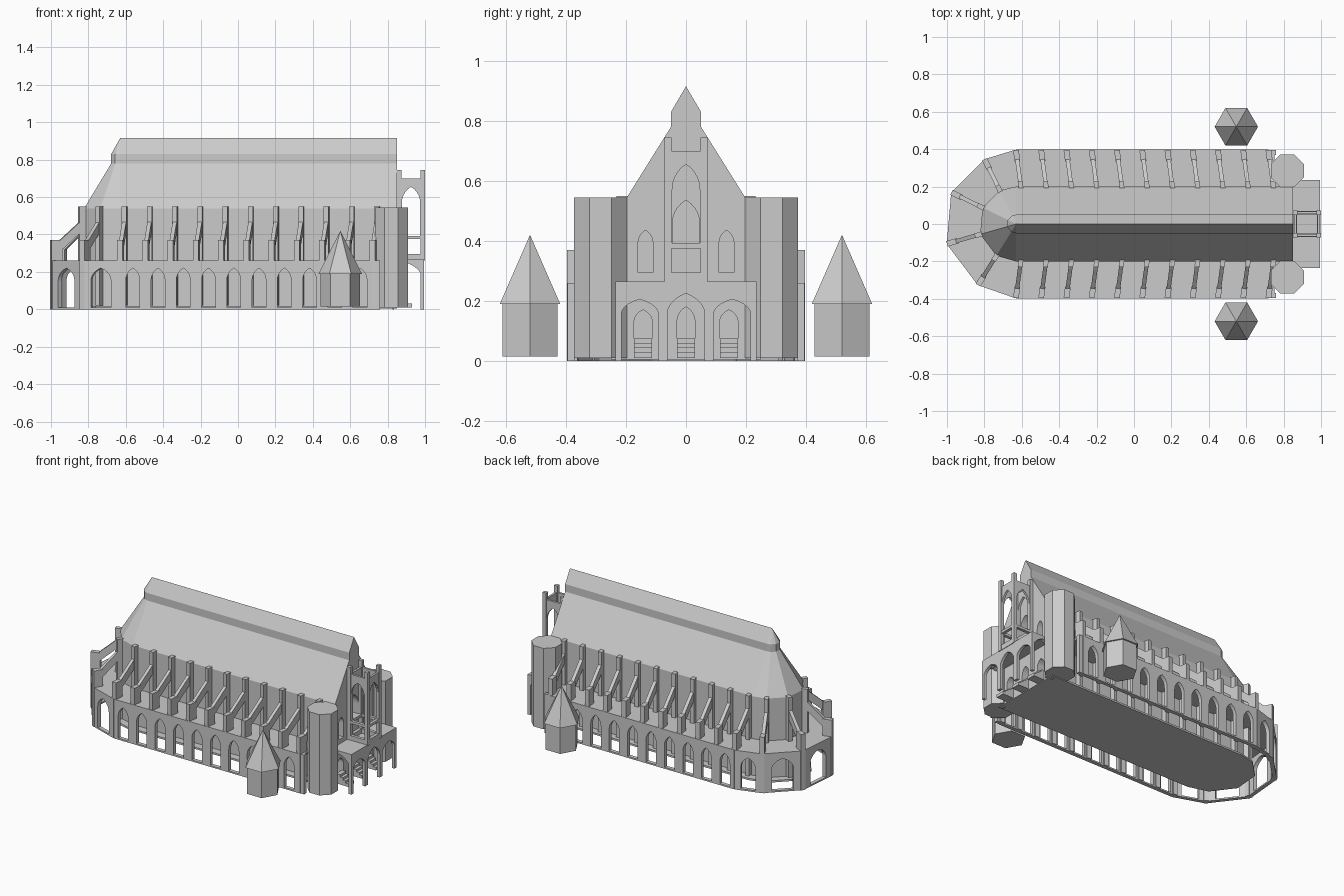
import bpy, bmesh
from math import sin, cos, pi, radians
from mathutils import Vector

if "Cube" in bpy.data.objects:
    bpy.data.objects.remove(bpy.data.objects["Cube"])

stone = bpy.data.materials.new("grey_stone")
stone.use_nodes = True
GREY = (0.6, 0.6, 0.6, 1)
stone.diffuse_color = GREY
stone.node_tree.nodes["Principled BSDF"].inputs["Base Color"].default_value = GREY

parts = {}
APSE_X = -0.63
APSE_ANGLES = [radians(a) for a in (116, 154, 196, 238)]


def mesh_of(name):
    return parts.setdefault(name, bmesh.new())


def prism(bm, base, offset):
    """Closed solid from a planar outline and an extrusion vector."""
    low = [bm.verts.new(p) for p in base]
    high = [bm.verts.new(Vector(p) + Vector(offset)) for p in base]
    faces = [bm.faces.new(low), bm.faces.new(high)]
    for i in range(len(low)):
        j = (i + 1) % len(low)
        faces.append(bm.faces.new((low[i], low[j], high[j], high[i])))
    bmesh.ops.recalc_face_normals(bm, faces=faces)


def plate(name, a, b, profile, thick):
    """Upright plate: profile holds (distance from a towards b, height)."""
    a, b = Vector((*a, 0)), Vector((*b, 0))
    d = (b - a).normalized()
    side = Vector((-d.y, d.x, 0)) * thick
    prism(mesh_of(name), [a + d * t + Vector((0, 0, z)) - side / 2 for t, z in profile], side)


def box(name, x, y, z):
    ring = [(x[0], y[0], z[0]), (x[1], y[0], z[0]), (x[1], y[1], z[0]), (x[0], y[1], z[0])]
    prism(mesh_of(name), ring, (0, 0, z[1] - z[0]))


def lancet(mid, half, low, spring, apex):
    """Pointed arch outline, from bottom left over the top to bottom right."""
    left = []
    for k in range(6):
        u = k / 5 * pi / 3
        left.append((half * (1 - 2 * (1 - cos(u))), spring + (apex - spring) * sin(u) / sin(pi / 3)))
    pts = [(mid - w, z) for w, z in left] + [(mid + w, z) for w, z in left[-2::-1]]
    return [(mid - half, low)] + pts + [(mid + half, low)]


def gate(name, a, b, top, half, spring, apex, thick, low=0.0):
    """Wall panel with a pointed opening down to its foot."""
    length = (Vector(b) - Vector(a)).length
    arch = lancet(length / 2, half, low, spring, apex)
    plate(name, a, b, [(0, low)] + arch + [(length, low), (length, top), (0, top)], thick)


def polar(r, angle):
    return (APSE_X + r * cos(angle), r * sin(angle))


def outline(r, end):
    """Plan with straight sides and a faceted round end."""
    bend = [polar(r, t) for t in APSE_ANGLES]
    return [(end, r), (APSE_X, r)] + bend + [(APSE_X, -r), (end, -r)]


# Nave body and roof, lofted through plan rings
bm = mesh_of("nave")
rings = []
for r, z in ((0.2, 0.01), (0.2, 0.54), (0.05, 0.78), (0.05, 0.83), (0.0001, 0.915)):
    rings.append([bm.verts.new((x, y, z)) for x, y in outline(r, 0.85)])
for low, high in zip(rings, rings[1:]):
    for i in range(len(low)):
        j = (i + 1) % len(low)
        bm.faces.new((low[i], low[j], high[j], high[i]))
bm.faces.new(rings[0])
bm.faces.new(rings[-1])
bmesh.ops.recalc_face_normals(bm, faces=bm.faces)

# Facade recesses: doors, side windows, centre window
for mid, half, low, spring, apex in (
        (-0.143, 0.03, 0.02, 0.13, 0.17), (0, 0.03, 0.02, 0.13, 0.18), (0.143, 0.03, 0.02, 0.13, 0.17),
        (-0.135, 0.025, 0.295, 0.39, 0.435), (0.135, 0.025, 0.295, 0.39, 0.435),
        (0, 0.045, 0.39, 0.46, 0.535)):
    shape = [(0.8, y, z) for y, z in lancet(mid, half, low, spring, apex)]
    prism(mesh_of("recess_cutter"), shape, (0.1, 0, 0))

# Floor and aisle roof slabs
prism(mesh_of("floor"), [(x, y, 0.005) for x, y in outline(0.25, 0.85)], (0, 0, 0.012))
corners = [(APSE_X, 0.385)] + [polar(0.373, t) for t in APSE_ANGLES] + [(APSE_X, -0.385)]
roof = [(0.75, 0.385)] + corners + [(0.75, -0.385)]
prism(mesh_of("aisle_roof"), [(x, y, 0.245) for x, y in roof], (0, 0, 0.015))


# Aisle walls
def bay(a, b, half):
    gate("aisle_wall", a, b, 0.26, half, 0.155, 0.22, 0.025)
    length = (Vector(b) - Vector(a)).length
    plate("aisle_sill", a, b, [(0, 0), (length, 0), (length, 0.01), (0, 0.01)], 0.025)


# Outer pier, sloping flier and inner post
def buttress(outer, inner):
    n = (Vector(inner) - Vector(outer)).length
    plate("outer_pier", outer, inner, [(-0.01, 0), (0.025, 0), (0.025, 0.25), (0.05, 0.25),
                                       (0.05, 0.37), (-0.01, 0.37)], 0.03)
    plate("flier", outer, inner, [(0.04, 0.37), (n, 0.49), (n, 0.43), (0.04, 0.31)], 0.022)
    plate("inner_post", outer, inner, [(n - 0.03, 0.02), (n + 0.01, 0.02), (n + 0.01, 0.55),
                                       (n - 0.03, 0.55)], 0.026)


STEP = 0.135
for side in (-1, 1):
    for i in range(11):
        x = APSE_X + STEP * i
        buttress((x, 0.385 * side), (x + 0.025, 0.2 * side))
        if i < 10:
            bay((x, 0.385 * side), (x + STEP, 0.385 * side), 0.037)
    box("aisle_end", (0.72, 0.76), (min(0.37 * side, 0.395 * side), max(0.37 * side, 0.395 * side)), (0, 0.26))
for a, b in zip(corners, corners[1:]):
    bay(a, b, (Vector(b) - Vector(a)).length * 0.27)
for t in APSE_ANGLES:
    buttress(polar(0.375, t), polar(0.2, t))


# Facade towers and detached turrets
def ngon(x, y, z, r, sides, turn):
    return [(x + r * cos(turn + k * 2 * pi / sides), y + r * sin(turn + k * 2 * pi / sides), z) for k in range(sides)]


for side in (-1, 1):
    prism(mesh_of("facade_tower"), ngon(0.82, 0.285 * side, 0.01, 0.095, 8, pi / 8), (0, 0, 0.535))
    prism(mesh_of("turret_body"), ngon(0.547, 0.52 * side, 0.015, 0.105, 6, 0), (0, 0, 0.175))
    bm = mesh_of("turret_roof")
    rim = [bm.verts.new(p) for p in ngon(0.547, 0.52 * side, 0.19, 0.116, 6, 0)]
    tip = bm.verts.new((0.547, 0.52 * side, 0.42))
    bm.faces.new(rim[::-1])
    for i in range(6):
        bm.faces.new((rim[i], rim[(i + 1) % 6], tip))

# Porch with three front arches, side arches and door steps
edges = (-0.235, -0.073, 0.073, 0.235)
for a, b, apex in zip(edges, edges[1:], (0.205, 0.225, 0.205)):
    gate("porch_front", (0.985, a), (0.985, b), 0.265, 0.062, 0.155, apex, 0.02)
    for k in range(4):
        mid = (a + b) / 2 * 0.93
        box("door_steps", (0.84, 0.93 - k * 0.02), (mid - 0.03, mid + 0.03), (0.01, 0.03 + k * 0.015))
for y in (-0.225, 0.225):
    gate("porch_side", (0.825, y), (0.995, y), 0.265, 0.075, 0.16, 0.245, 0.02)
box("porch_roof", (0.85, 0.995), (-0.235, 0.235), (0.25, 0.265))

# Open bell frame above the porch
X0, X1, Y = 0.862, 0.988, 0.06
frame = [(X0, -Y), (X1, -Y), (X1, Y), (X0, Y)]
for i, a in enumerate(frame):
    b = frame[(i + 1) % 4]
    n = (Vector(b) - Vector(a)).length
    box("frame_post", (a[0] - 0.012, a[0] + 0.012), (a[1] - 0.012, a[1] + 0.012), (0.26, 0.745))
    gate("frame_arch", a, b, 0.7, n / 2 - 0.014, 0.57, 0.655, 0.014, low=0.39)
    for low, high in ((0.26, 0.295), (0.375, 0.392)):
        plate("frame_beam", a, b, [(0, low), (n, low), (n, high), (0, high)], 0.02)

# Turn the collected parts into objects
objects = {}
for name, bm in parts.items():
    mesh = bpy.data.meshes.new(name)
    bm.to_mesh(mesh)
    bm.free()
    mesh.materials.append(stone)
    objects[name] = bpy.data.objects.new(name, mesh)
    bpy.context.collection.objects.link(objects[name])

# Cut the facade recesses
cutter = objects["recess_cutter"]
cutter.hide_render = True
mod = objects["nave"].modifiers.new("recesses", "BOOLEAN")
mod.operation, mod.solver, mod.object = "DIFFERENCE", "EXACT", cutter
bpy.context.view_layer.objects.active = objects["nave"]
bpy.ops.object.modifier_apply(modifier=mod.name)
bpy.data.objects.remove(cutter)
